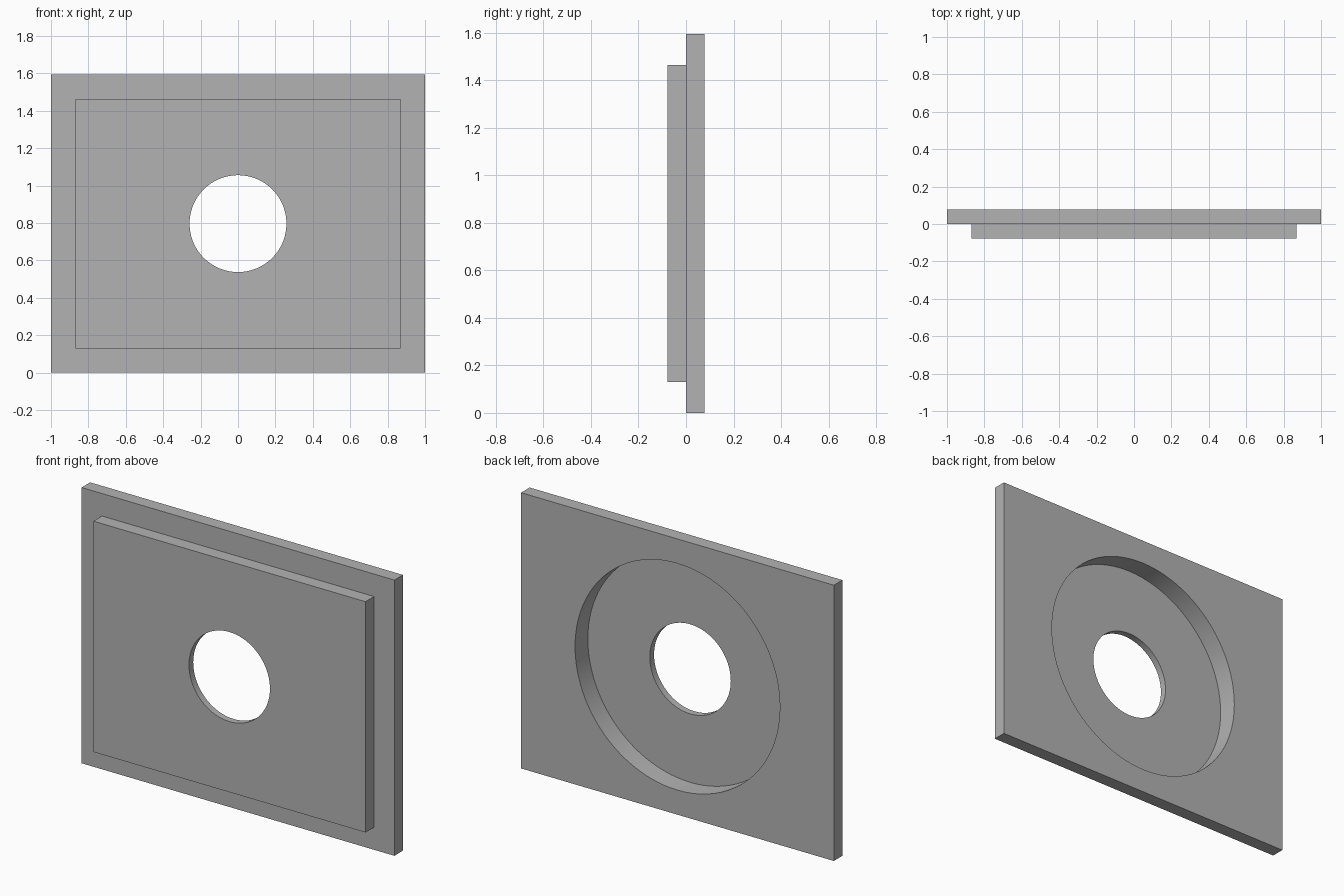
import bpy
import bmesh
from math import radians

cube = bpy.data.objects.get("Cube")
if cube:
    bpy.data.objects.remove(cube, do_unlink=True)

WIDTH, HEIGHT = 2.0, 1.594
STEP = 0.078            # thickness of the plate and of the raised panel
MARGIN = 0.13           # border around the raised panel
MID = HEIGHT / 2

# Plain grey material
grey = bpy.data.materials.new("plain_grey")
grey.use_nodes = True
colour = (0.45, 0.45, 0.45, 1)
grey.diffuse_color = colour
grey.node_tree.nodes["Principled BSDF"].inputs["Base Color"].default_value = colour

# Back plate, with its front face inset and pulled forward as a raised panel
bm = bmesh.new()
bmesh.ops.create_cube(bm, size=1)
for v in bm.verts:
    v.co = (v.co.x * WIDTH, (v.co.y + 0.5) * STEP, v.co.z * HEIGHT + MID)
bm.normal_update()
front = min(bm.faces, key=lambda f: f.normal.y)
bmesh.ops.inset_region(bm, faces=[front], thickness=MARGIN, use_even_offset=True)
panel = bmesh.ops.extrude_face_region(bm, geom=[front])
bmesh.ops.translate(bm, vec=(0, -STEP, 0),
                    verts=[g for g in panel["geom"] if isinstance(g, bmesh.types.BMVert)])
if front.is_valid:
    bmesh.ops.delete(bm, geom=[front], context='FACES_ONLY')
bmesh.ops.recalc_face_normals(bm, faces=bm.faces)
mesh = bpy.data.meshes.new("stepped_plate")
bm.to_mesh(mesh)
bm.free()
mesh.materials.append(grey)
plate = bpy.data.objects.new("stepped_plate", mesh)
bpy.context.collection.objects.link(plate)


def bore(name, radius, y_front, y_back):
    """Cut a round hole along y through the plate."""
    bpy.ops.mesh.primitive_cylinder_add(
        vertices=96, radius=radius, depth=y_back - y_front,
        location=(0, (y_front + y_back) / 2, MID), rotation=(radians(90), 0, 0))
    cutter = bpy.context.object
    cutter.name = name
    cutter.hide_render = True
    cutter.data.materials.append(grey)
    mod = plate.modifiers.new(name, 'BOOLEAN')
    mod.operation = 'DIFFERENCE'
    mod.solver = 'EXACT'
    mod.object = cutter
    bpy.ops.object.select_all(action='DESELECT')
    plate.select_set(True)
    bpy.context.view_layer.objects.active = plate
    bpy.ops.object.modifier_apply(modifier=name)
    bpy.data.objects.remove(cutter, do_unlink=True)


# Wide recess in the back, then the central through hole
bore("back_recess", 0.655, -0.039, 0.3)
bore("centre_hole", 0.259, -0.3, 0.3)

# Smooth bore walls, sharp edges elsewhere
bpy.ops.object.shade_smooth_by_angle(angle=radians(30))
